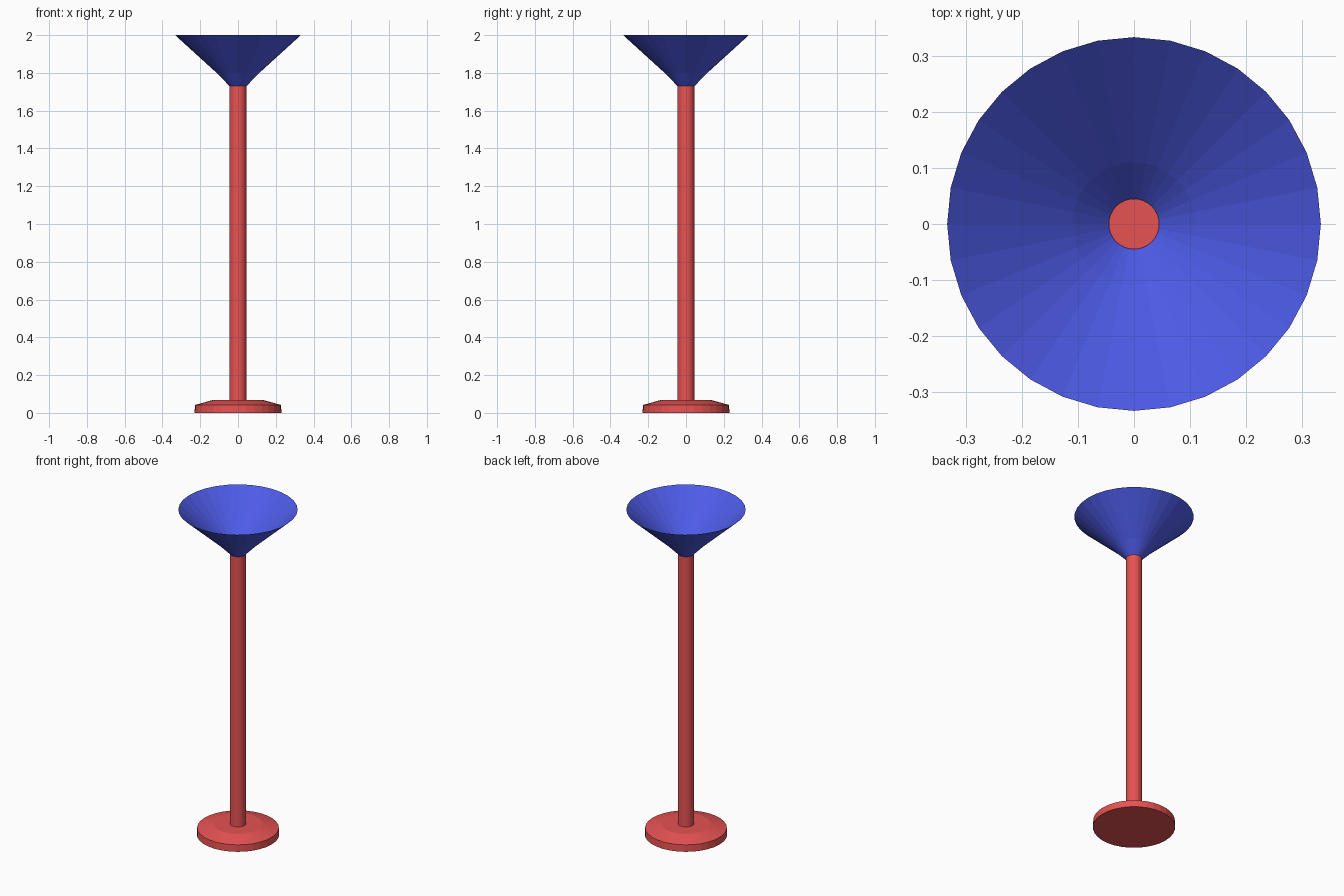
import bpy, bmesh, math

if "Cube" in bpy.data.objects:
    bpy.data.objects.remove(bpy.data.objects["Cube"])

SIDES = 32


def material(name, rgb):
    m = bpy.data.materials.new(name)
    m.diffuse_color = (*rgb, 1)
    m.use_nodes = True
    m.node_tree.nodes["Principled BSDF"].inputs["Base Color"].default_value = m.diffuse_color
    return m


def lathe(name, profile, mat, cap_bottom=False, cap_top=False):
    """Revolve (radius, z) points around the z axis."""
    bm = bmesh.new()
    rings = [[bm.verts.new((r * math.cos(2 * math.pi * i / SIDES),
                            r * math.sin(2 * math.pi * i / SIDES), z))
              for i in range(SIDES)] for r, z in profile]
    for low, high in zip(rings, rings[1:]):
        for i in range(SIDES):
            j = (i + 1) % SIDES
            bm.faces.new((low[i], low[j], high[j], high[i]))
    if cap_bottom:
        bm.faces.new(rings[0][::-1])
    if cap_top:
        bm.faces.new(rings[-1])
    mesh = bpy.data.meshes.new(name)
    bm.to_mesh(mesh)
    bm.free()
    mesh.materials.append(mat)
    ob = bpy.data.objects.new(name, mesh)
    bpy.context.collection.objects.link(ob)
    return ob


red = material("red", (0.8, 0.085, 0.085))
blue = material("blue", (0.075, 0.105, 0.8))

# Weighted foot with a sloped upper rim
lathe("base", [(0.23, 0), (0.228, 0.042), (0.137, 0.067)], red, True, True)
# Upright
lathe("pole", [(0.045, 0.067), (0.045, 1.735)], red, cap_top=True)
# Open flared bowl, a single thin sheet
lathe("shade", [(0.045, 1.73), (0.11, 1.797), (0.333, 2.0)], blue)
